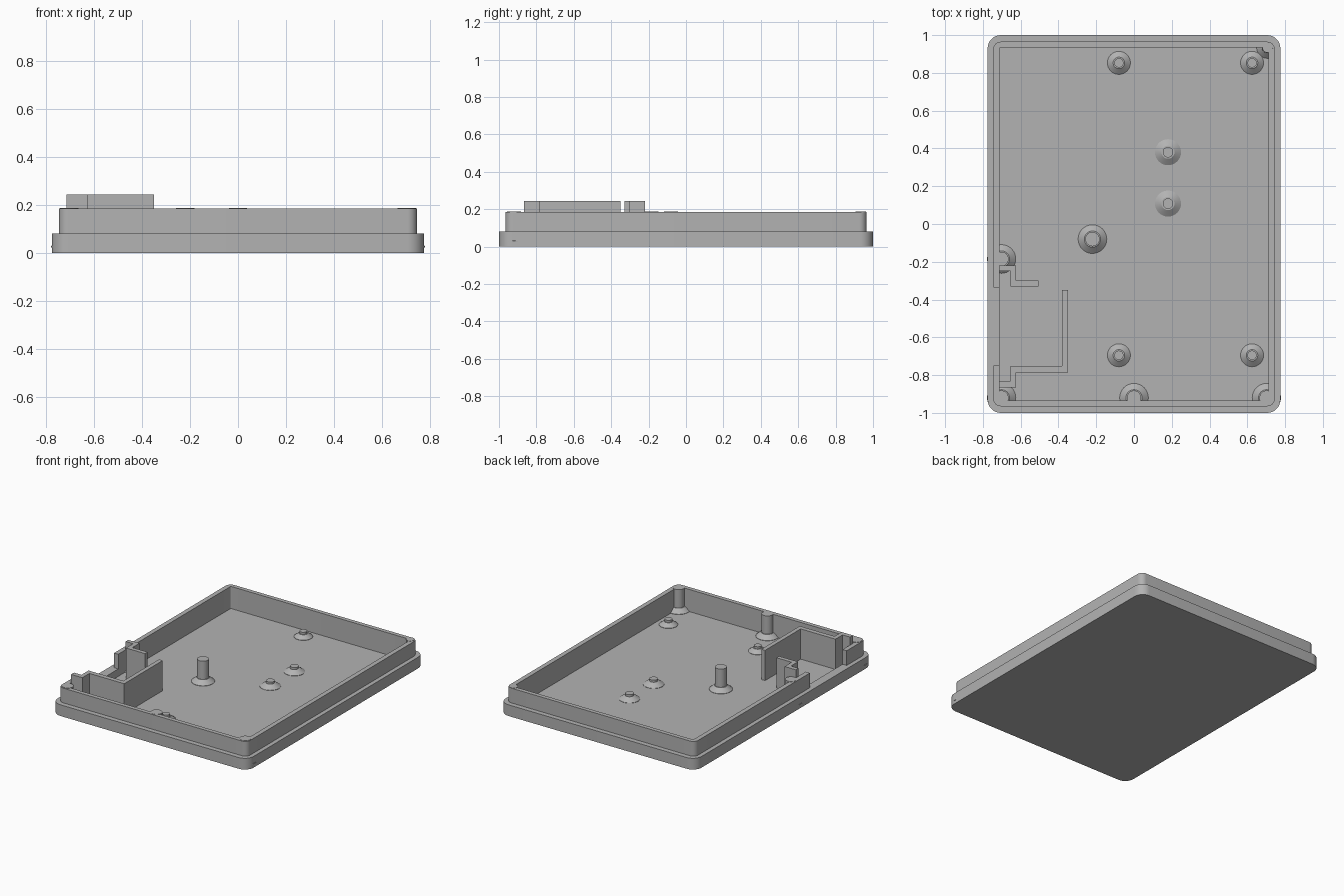
import bpy, bmesh, math
from mathutils import Matrix

cube = bpy.data.objects.get("Cube")
if cube:
    bpy.data.objects.remove(cube, do_unlink=True)

GREY = (0.45, 0.45, 0.45, 1)
mat = bpy.data.materials.new("grey plastic")
mat.use_nodes = True
mat.diffuse_color = GREY
mat.node_tree.nodes["Principled BSDF"].inputs["Base Color"].default_value = GREY

FLOOR, SHELF, RIM, BRACKET_TOP = 0.027, 0.08, 0.185, 0.243


def make_object(name, bm, smooth=True):
    bmesh.ops.recalc_face_normals(bm, faces=bm.faces)
    mesh = bpy.data.meshes.new(name)
    bm.to_mesh(mesh)
    bm.free()
    mesh.materials.append(mat)
    obj = bpy.data.objects.new(name, mesh)
    bpy.context.collection.objects.link(obj)
    bpy.ops.object.select_all(action='DESELECT')
    obj.select_set(True)
    bpy.context.view_layer.objects.active = obj
    if smooth:
        bpy.ops.object.shade_smooth_by_angle(angle=math.radians(30))
    return obj


def rounded_loop(bm, hx, hy, r, z, steps=8):
    verts = []
    corners = ((1, 1), (-1, 1), (-1, -1), (1, -1))
    for q, (sx, sy) in enumerate(corners):
        for i in range(steps + 1):
            a = (q + i / steps) * math.pi / 2
            verts.append(bm.verts.new((sx * (hx - r) + r * math.cos(a),
                                       sy * (hy - r) + r * math.sin(a), z)))
    return verts


def skin(bm, loops):
    """Bridge matching loops and cap both ends."""
    n = len(loops[0])
    for a, b in zip(loops, loops[1:]):
        for i in range(n):
            bm.faces.new((a[i], a[(i + 1) % n], b[(i + 1) % n], b[i]))
    bm.faces.new(loops[0])
    bm.faces.new(loops[-1])


def wall_strip(name, outline, z0, z1):
    """Extrude a flat outline straight up."""
    bm = bmesh.new()
    skin(bm, [[bm.verts.new((x, y, z)) for x, y in outline] for z in (z0, z1)])
    return make_object(name, bm, False)


def boss(name, x, y, profile, sides=32):
    """Lathe (radius, height) points around a vertical axis."""
    bm = bmesh.new()
    loops = []
    for r, z in profile:
        angles = [2 * math.pi * i / sides for i in range(sides)]
        loops.append([bm.verts.new((x + r * math.cos(a), y + r * math.sin(a), z))
                      for a in angles])
    skin(bm, loops)
    return make_object(name, bm)


# Tray: stepped outside, raised lip, hollow inside
bm = bmesh.new()
outer, lip, inner = (0.775, 1.0, 0.07), (0.745, 0.965, 0.04), (0.712, 0.935, 0.008)
skin(bm, [rounded_loop(bm, *size, z) for size, z in (
    (outer, 0), (outer, SHELF), (lip, SHELF), (lip, RIM), (inner, RIM), (inner, FLOOR))])
tray = make_object("tray", bm)

# Opening in the lip beside the brackets
bm = bmesh.new()
bmesh.ops.create_cube(bm, size=1, matrix=Matrix.Translation((-0.74, -0.5425, 0.18))
                      @ Matrix.Diagonal((0.08, 0.415, 0.2, 1)))
cutter = make_object("lip_opening_cutter", bm, False)
cutter.hide_render = True
mod = tray.modifiers.new("opening", 'BOOLEAN')
mod.operation, mod.solver, mod.object = 'DIFFERENCE', 'EXACT', cutter
bpy.ops.object.select_all(action='DESELECT')
tray.select_set(True)
bpy.context.view_layer.objects.active = tray
bpy.ops.object.modifier_apply(modifier=mod.name)
bpy.data.objects.remove(cutter, do_unlink=True)

# Angled bracket walls
wall_strip("rear_bracket", [
    (-0.714, -0.22), (-0.625, -0.22), (-0.625, -0.30), (-0.505, -0.30),
    (-0.505, -0.33), (-0.655, -0.33), (-0.655, -0.25), (-0.714, -0.25)],
    FLOOR - 0.005, BRACKET_TOP)
wall_strip("front_bracket", [
    (-0.714, -0.865), (-0.625, -0.865), (-0.625, -0.785), (-0.35, -0.785),
    (-0.35, -0.35), (-0.38, -0.35), (-0.38, -0.752), (-0.655, -0.752),
    (-0.655, -0.832), (-0.714, -0.832)], FLOOR - 0.005, BRACKET_TOP)

# Tall posts with conical feet
BASE = FLOOR - 0.004
for i, (x, y) in enumerate(((-0.22, -0.08), (-0.702, -0.185), (-0.702, -0.92),
                            (0, -0.92), (0.702, -0.92))):
    boss(f"tall_post_{i + 1}", x, y, (
        (0.076, BASE), (0.076, FLOOR + 0.002), (0.043, 0.057), (0.038, 0.057),
        (0.038, RIM + 0.002)))
boss("corner_post", 0.707, 0.935, (
    (0.058, BASE), (0.058, FLOOR + 0.002), (0.03, 0.055), (0.028, RIM + 0.002)))

# Short locating studs
for i, (x, y, r) in enumerate(((0.18, 0.38, 0.069), (0.18, 0.108, 0.069),
                               (-0.08, 0.853, 0.061), (0.625, 0.853, 0.061),
                               (-0.08, -0.695, 0.061), (0.625, -0.695, 0.061))):
    boss(f"stud_{i + 1}", x, y, (
        (r, BASE), (r, FLOOR + 0.002), (r / 2, 0.053), (r * 0.4, 0.053), (r * 0.4, 0.068)))
